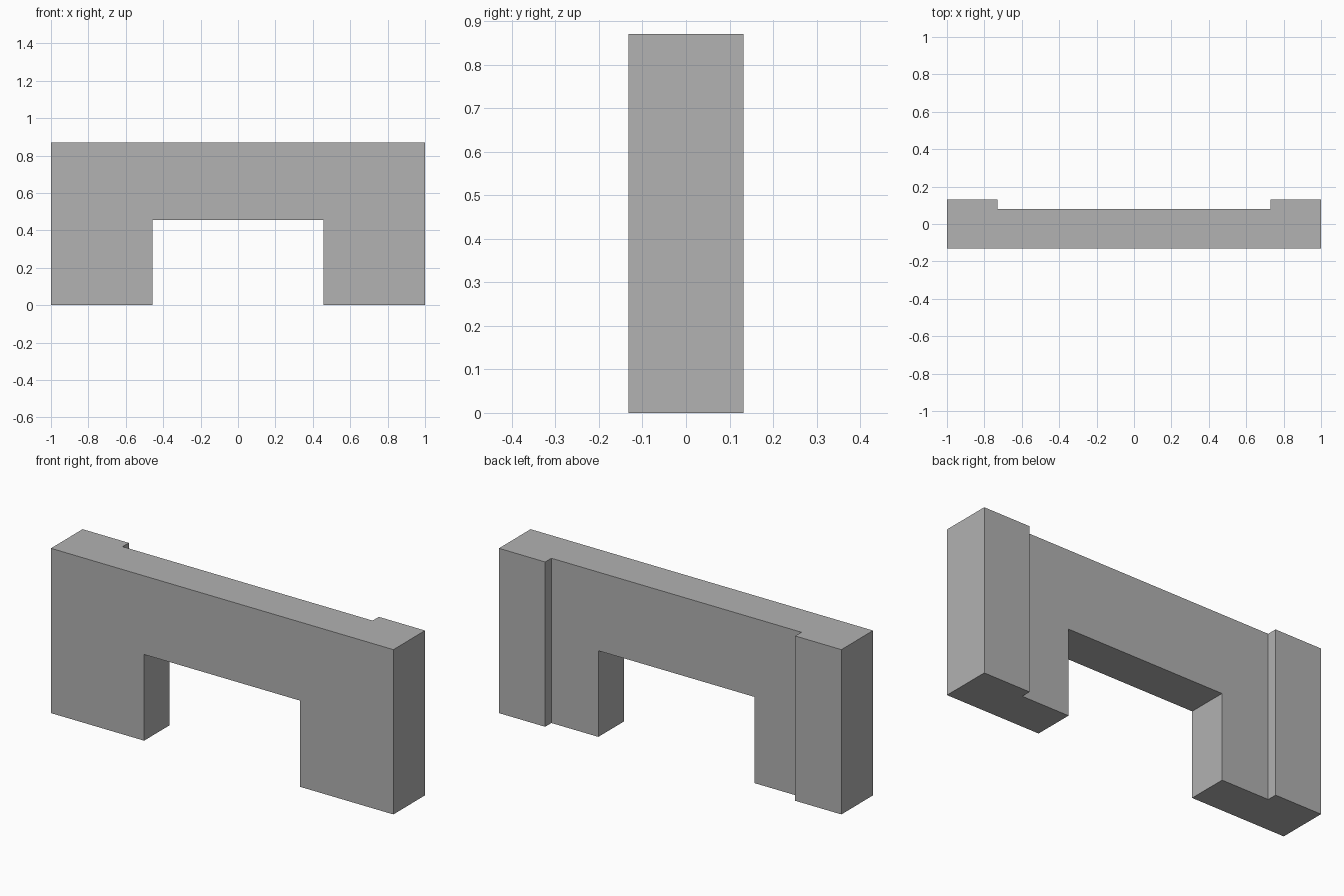
import bpy, bmesh

if "Cube" in bpy.data.objects:
    bpy.data.objects.remove(bpy.data.objects["Cube"], do_unlink=True)

HEIGHT = 0.87
FRONT, WALL_BACK, PIER_BACK = -0.132, 0.08, 0.132
PIER_INNER = 0.73
OPENING_HALF, OPENING_TOP = 0.456, 0.455

# Plain grey material
grey = bpy.data.materials.new("plain_grey")
grey.use_nodes = True
colour = (0.445, 0.445, 0.445, 1)
grey.diffuse_color = colour
grey.node_tree.nodes["Principled BSDF"].inputs["Base Color"].default_value = colour


def prism(name, outline, bottom, top):
    """Extrude a plan outline upward into a closed solid."""
    bm = bmesh.new()
    face = bm.faces.new([bm.verts.new((x, y, bottom)) for x, y in outline])
    grown = bmesh.ops.extrude_face_region(bm, geom=[face])["geom"]
    verts = [g for g in grown if isinstance(g, bmesh.types.BMVert)]
    bmesh.ops.translate(bm, verts=verts, vec=(0, 0, top - bottom))
    bmesh.ops.recalc_face_normals(bm, faces=bm.faces)
    mesh = bpy.data.meshes.new(name)
    bm.to_mesh(mesh)
    bm.free()
    mesh.materials.append(grey)
    obj = bpy.data.objects.new(name, mesh)
    bpy.context.collection.objects.link(obj)
    return obj


# Wall with a thicker pier at each end: half the plan, then its mirror image
half = [(1, FRONT), (1, PIER_BACK), (PIER_INNER, PIER_BACK), (PIER_INNER, WALL_BACK)]
plan = half + [(-x, y) for x, y in reversed(half)]
wall = prism("wall_with_end_piers", plan, 0, HEIGHT)

# Square doorway cut through the middle
w = OPENING_HALF
cutter = prism("opening_cutter", [(-w, -1), (w, -1), (w, 1), (-w, 1)], -1, OPENING_TOP)
cutter.hide_render = True
cut = wall.modifiers.new("opening", "BOOLEAN")
cut.operation = "DIFFERENCE"
cut.solver = "EXACT"
cut.object = cutter
bpy.context.view_layer.objects.active = wall
bpy.ops.object.modifier_apply(modifier=cut.name)
bpy.data.objects.remove(cutter, do_unlink=True)
